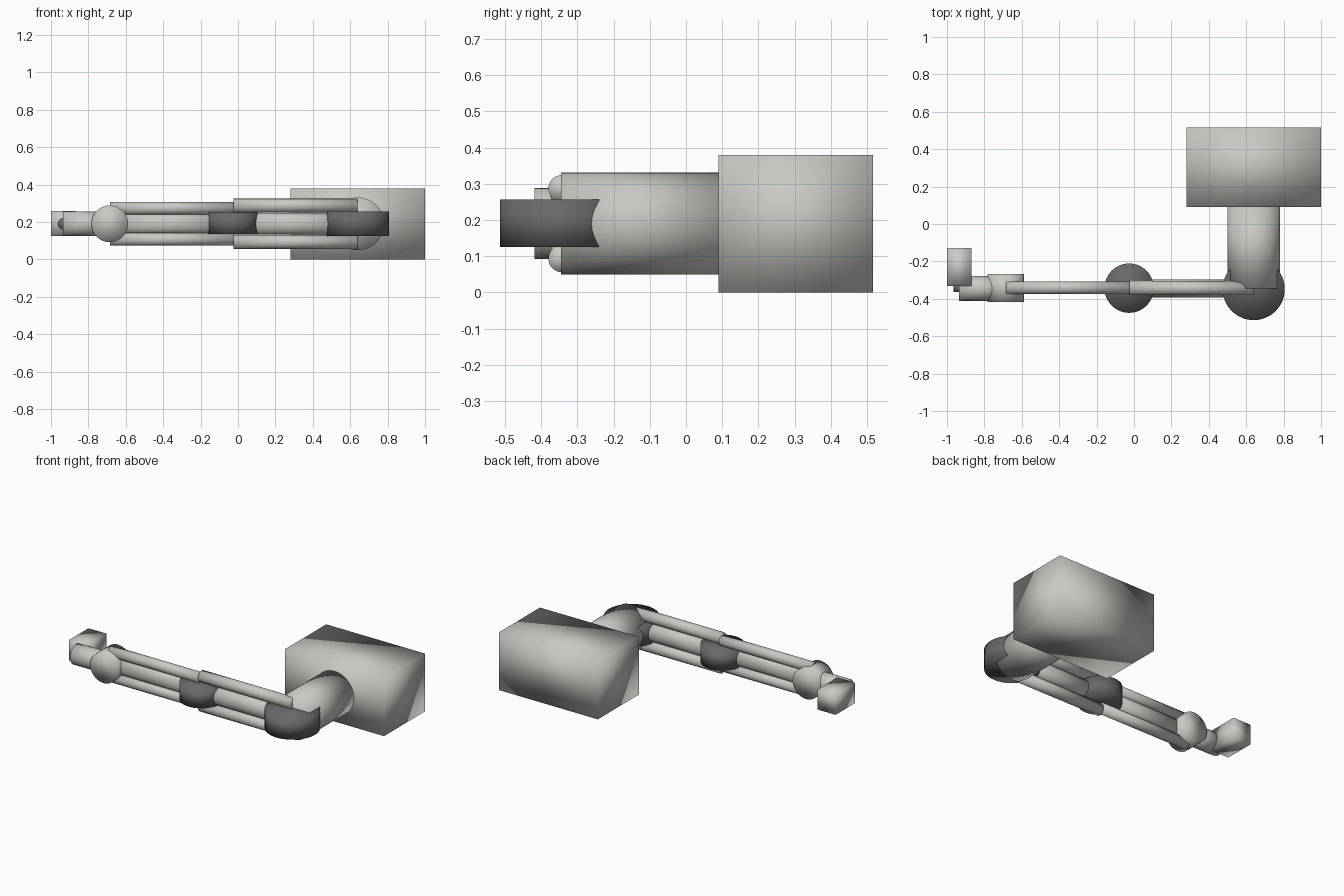
import bpy
import math

if "Cube" in bpy.data.objects:
    bpy.data.objects.remove(bpy.data.objects["Cube"])


def material(name, rgb):
    m = bpy.data.materials.new(name)
    m.diffuse_color = (*rgb, 1.0)
    m.use_nodes = True
    m.node_tree.nodes["Principled BSDF"].inputs["Base Color"].default_value = m.diffuse_color
    return m


LIGHT = material("light_grey", (0.58, 0.58, 0.55))
DARK = material("dark_grey", (0.14, 0.14, 0.14))
ARM_Y, ARM_Z = -0.345, 0.19      # arm centre line
ROT = {"X": (0, math.pi / 2, 0), "Y": (math.pi / 2, 0, 0), "Z": (0, 0, 0)}


def finish(name, mat):
    obj = bpy.context.object
    obj.name = name
    obj.data.materials.append(mat)
    bpy.ops.object.shade_smooth()
    return obj


def box(name, lo, hi, mat=LIGHT):
    centre = [(a + b) / 2 for a, b in zip(lo, hi)]
    bpy.ops.mesh.primitive_cube_add(size=1, location=centre)
    bpy.context.object.scale = [b - a for a, b in zip(lo, hi)]
    bpy.ops.object.transform_apply(location=False, rotation=False, scale=True)
    return finish(name, mat)


def cylinder(name, axis, start, end, centre, r, mat=LIGHT, flat_y=1.0):
    """Cylinder from start to end on an axis; centre holds the other two coordinates."""
    loc = list(centre)
    loc.insert("XYZ".index(axis), (start + end) / 2)
    bpy.ops.mesh.primitive_cylinder_add(vertices=48, radius=r, depth=end - start,
                                        location=loc, rotation=ROT[axis])
    bpy.ops.object.transform_apply(location=False, rotation=True, scale=False)
    bpy.context.object.scale.y = flat_y
    bpy.ops.object.transform_apply(location=False, rotation=False, scale=True)
    return finish(name, mat)


# Base block and shoulder
box("base_block", (0.28, 0.09, 0.0), (1.0, 0.517, 0.38))
cylinder("shoulder_tube", "Y", -0.345, 0.10, (0.64, ARM_Z), 0.141)
cylinder("shoulder_joint", "Z", 0.125, 0.256, (0.64, -0.348), 0.166, DARK)

# Upper arm: core bar with a rod above and below
cylinder("upper_arm_core", "X", -0.025, 0.64, (ARM_Y, ARM_Z), 0.058, flat_y=0.82)
for side, s in (("top", 1), ("bottom", -1)):
    cylinder(f"upper_arm_rod_{side}", "X", -0.025, 0.64,
             (-0.343, ARM_Z + s * 0.097), 0.037)

# Elbow
cylinder("elbow_joint", "Z", 0.135, 0.25, (-0.026, -0.343), 0.132, DARK)

# Forearm: thinner core and rods
cylinder("forearm_core", "X", -0.685, -0.025, (-0.341, ARM_Z), 0.051, flat_y=0.66)
for side, s in (("top", 1), ("bottom", -1)):
    cylinder(f"forearm_rod_{side}", "X", -0.685, -0.025,
             (-0.341, ARM_Z + s * 0.083), 0.034)

# Wrist
cylinder("wrist_joint", "Y", -0.418, -0.268, (-0.686, ARM_Z), 0.098)
cylinder("wrist_tube", "X", -0.935, -0.69, (ARM_Y, ARM_Z), 0.066)
cylinder("hand_pivot", "Y", -0.364, -0.315, (-0.933, ARM_Z), 0.031, DARK)

# Hand block
box("hand_block", (-1.0, -0.331, 0.126), (-0.869, -0.127, 0.258))
